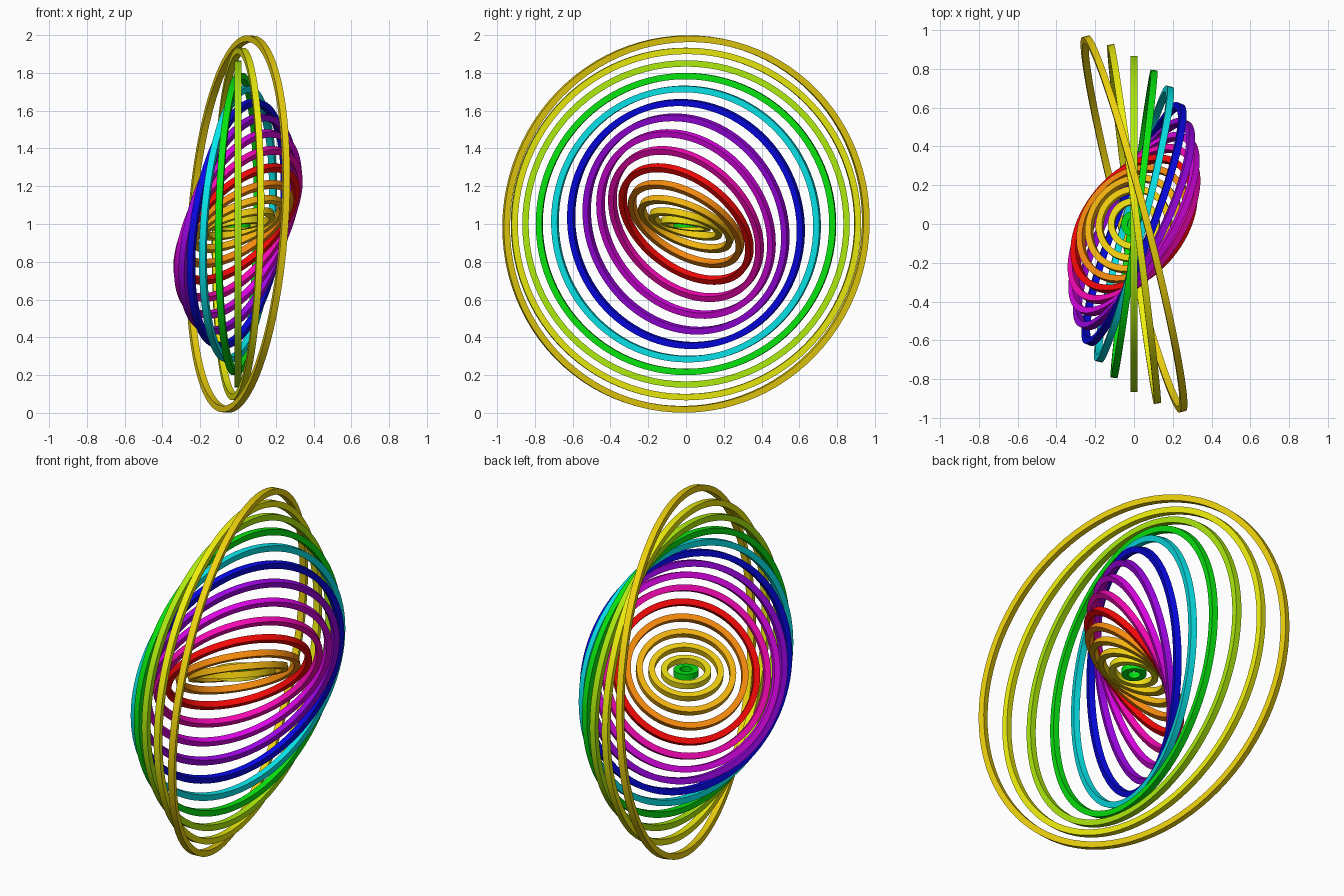
import bpy, math
from mathutils import Matrix, Vector

if "Cube" in bpy.data.objects:
    bpy.data.objects.remove(bpy.data.objects["Cube"])

COUNT = 15
STEP = 1 / COUNT            # radius growth per ring
TURN = math.radians(7.5)    # extra tilt per ring about both x and y
SEGMENTS = 96
HALF_HEIGHT = 0.0175

# ring colours, innermost to outermost (display values)
COLOURS = [
    ("green", (0.0, 0.88, 0.08)), ("yellow", (0.94, 0.88, 0.08)),
    ("golden", (0.94, 0.80, 0.06)), ("amber", (0.95, 0.70, 0.06)),
    ("orange", (0.96, 0.54, 0.05)), ("red", (0.95, 0.03, 0.03)),
    ("pink", (0.95, 0.03, 0.70)), ("magenta", (0.86, 0.02, 0.90)),
    ("purple", (0.62, 0.02, 0.90)), ("blue", (0.03, 0.03, 0.90)),
    ("cyan", (0.03, 0.90, 0.92)), ("leaf_green", (0.03, 0.90, 0.06)),
    ("lime", (0.68, 0.92, 0.05)), ("lemon", (0.93, 0.93, 0.05)),
    ("gold", (0.93, 0.82, 0.05)),
]


def to_linear(c):
    return c / 12.92 if c <= 0.04045 else ((c + 0.055) / 1.055) ** 2.4


def make_ring(name, outer, inner, rotation, colour):
    # rectangular section swept round the ring axis
    section = [(outer, -HALF_HEIGHT), (outer, HALF_HEIGHT),
               (inner, HALF_HEIGHT), (inner, -HALF_HEIGHT)]
    verts, faces = [], []
    for s in range(SEGMENTS):
        a = 2 * math.pi * s / SEGMENTS
        verts += [rotation @ Vector((r * math.cos(a), r * math.sin(a), z))
                  for r, z in section]
        n = (s + 1) % SEGMENTS
        for k in range(4):
            m = (k + 1) % 4
            faces.append((s * 4 + k, n * 4 + k, n * 4 + m, s * 4 + m))
    mesh = bpy.data.meshes.new(name)
    mesh.from_pydata(verts, [], faces)
    obj = bpy.data.objects.new(name, mesh)
    obj.location = (0, 0, 1)
    bpy.context.collection.objects.link(obj)
    mat = bpy.data.materials.new(name)
    mat.diffuse_color = (*[to_linear(c) for c in colour], 1)
    mat.use_nodes = True
    mat.node_tree.nodes["Principled BSDF"].inputs["Base Color"].default_value = mat.diffuse_color
    mesh.materials.append(mat)
    bpy.ops.object.select_all(action='DESELECT')
    obj.select_set(True)
    bpy.context.view_layer.objects.active = obj
    bpy.ops.object.shade_smooth_by_angle(angle=math.radians(30))


# nested rings, each tilted a little further than the one inside it
for i, (label, colour) in enumerate(COLOURS):
    t = -i * TURN
    rot = Matrix.Rotation(t, 3, 'X') @ Matrix.Rotation(t, 3, 'Y')
    make_ring(label + "_ring", (i + 1) * STEP, (i + 0.5) * STEP, rot, colour)
